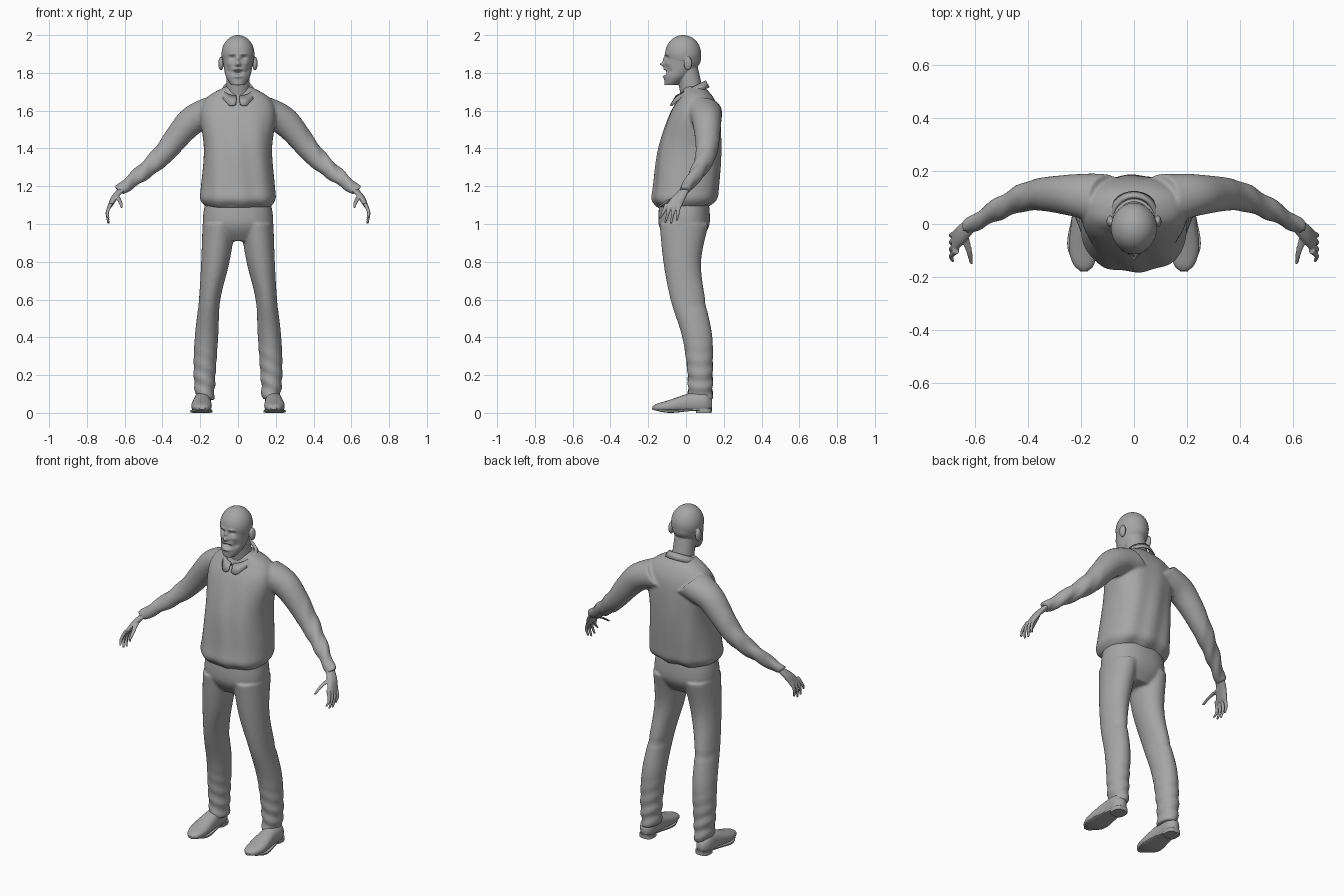
import bpy, bmesh, math
from mathutils import Matrix, Vector

cube = bpy.data.objects.get("Cube")
if cube:
    bpy.data.objects.remove(cube)

grey = bpy.data.materials.new("plain_grey")
grey.use_nodes = True
grey.diffuse_color = (.38, .38, .38, 1)
shader = next(node for node in grey.node_tree.nodes if node.type == 'BSDF_PRINCIPLED')
shader.inputs["Base Color"].default_value = grey.diffuse_color

ACROSS, DEPTH, UP = Vector((1, 0, 0)), Vector((0, 1, 0)), Vector((0, 0, 1))
SIDES = {"left": 1, "right": -1}


def spline(before, start, end, after, t):
    """Catmull-Rom value between start and end."""
    slope_in, slope_out = (end - before) / 2, (after - start) / 2
    gap = end - start
    return start + t * (slope_in + t * (3 * gap - 2 * slope_in - slope_out
                                        + t * (slope_in + slope_out - 2 * gap)))


def smooth_rows(rows, steps):
    padded = [rows[0], *rows, rows[-1]]
    result = []
    for group in zip(padded, padded[1:], padded[2:], padded[3:]):
        for step in range(steps):
            result.append([spline(*values, step / steps) for values in zip(*group)])
    return result + [rows[-1]]


def taper(points, first, last):
    """Sections along a path whose round radius shrinks evenly."""
    count = len(points) - 1
    rows = []
    for i, point in enumerate(points):
        radius = first + (last - first) * i / count
        rows.append((*point, radius, radius))
    return rows


def loft(bm, rows, u=ACROSS, v=DEPTH, segments=32, steps=6, power=2, side=1):
    """Closed skin through sections (x, y, z, radius along u, radius along v)."""
    rings = []
    for x, y, z, wide, deep in smooth_rows(rows, steps):
        ring = []
        for k in range(segments):
            angle = math.tau * k / segments
            c, s = math.cos(angle), math.sin(angle)
            co = Vector((x, y, z))
            co += u * wide * math.copysign(abs(c) ** (2 / power), c)
            co += v * deep * math.copysign(abs(s) ** (2 / power), s)
            ring.append(bm.verts.new((co.x * side, co.y, co.z)))
        rings.append(ring)
    for low, high in zip(rings, rings[1:]):
        for k in range(segments):
            bm.faces.new((low[k - 1], low[k], high[k], high[k - 1]))
    bm.faces.new(rings[0])
    bm.faces.new(rings[-1])


def ball(bm, at, size, segments=32):
    matrix = Matrix.Translation(at) @ Matrix.Diagonal((*size, 1))
    bmesh.ops.create_uvsphere(bm, u_segments=segments, v_segments=segments, radius=1, matrix=matrix)


def wrinkle(bm, height):
    """Push the surface in and out by a rule of position."""
    bmesh.ops.recalc_face_normals(bm, faces=bm.faces[:])
    bm.normal_update()
    moves = [(vert, vert.normal * height(vert.co)) for vert in bm.verts]
    for vert, move in moves:
        vert.co += move


def clamp(value):
    return min(1, max(0, value))


def bell(value, width):
    return math.exp(-(value / width) ** 2)


def finish(bm, name, voxel=0, relax=0):
    """Make the object; fuse its shells when a voxel size is given."""
    bmesh.ops.recalc_face_normals(bm, faces=bm.faces[:])
    mesh = bpy.data.meshes.new(name)
    bm.to_mesh(mesh)
    bm.free()
    mesh.materials.append(grey)
    mesh.shade_smooth()
    ob = bpy.data.objects.new(name, mesh)
    bpy.context.collection.objects.link(ob)
    if voxel:
        fuse = ob.modifiers.new("fuse", 'REMESH')
        fuse.mode, fuse.voxel_size, fuse.use_smooth_shade = 'VOXEL', voxel, True
        soften = ob.modifiers.new("soften", 'SMOOTH')
        soften.iterations = relax
    return ob


# Head: skull and jaw, pushed into a face, then neck and ears
FEATURES = [  # distance from the middle, height, width, tallness, push forward
    (0, 1.87, .01, .02, .012), (0, 1.845, .013, .01, .025),  # nose
    (.03, 1.9, .02, .007, .007), (.03, 1.88, .014, .01, -.012),  # brow, eye socket
    (.045, 1.85, .015, .012, .006), (.05, 1.81, .012, .015, -.008),  # cheek
    (0, 1.802, .023, .01, -.026), (0, 1.82, .025, .006, .008),  # mouth, upper lip
    (0, 1.78, .022, .007, .01)]  # lower lip

bm = bmesh.new()
ball(bm, (0, -.015, 1.9), (.087, .095, .1), 96)
loft(bm, [(0, -.08, 1.735, .035, .035), (0, -.05, 1.78, .064, .065),
          (0, -.02, 1.85, .078, .093), (0, -.015, 1.9, .085, .093)], segments=96, steps=16)
for vert in bm.verts:
    x, y, z = vert.co
    push = sum(amount * bell(abs(x) - off, wide) * bell(z - height, tall)
               for off, height, wide, tall, amount in FEATURES)
    vert.co.y -= push * clamp(-20 * y - .4)
loft(bm, taper([(0, .045, 1.62), (0, .03, 1.7), (0, 0, 1.85)], .066, .058))
for side in SIDES.values():
    ball(bm, (side * .09, .01, 1.85), (.014, .022, .036))
finish(bm, "head", .0035, 2)

# Sweater: bloused torso fused with both sleeves
bm = bmesh.new()
loft(bm, [(0, -.02, 1.09, .17, .13), (0, -.01, 1.13, .2, .17), (0, 0, 1.2, .197, .172),
          (0, .02, 1.4, .182, .165), (0, .045, 1.58, .2, .132), (0, .055, 1.67, .165, .09),
          (0, .04, 1.73, .06, .05)], segments=72, power=2.4)
for side in SIDES.values():
    loft(bm, taper([(.1, .09, 1.6), (.25, .11, 1.54), (.42, .1, 1.345), (.63, -.01, 1.175)], .1, .03),
         u=(ACROSS + UP).normalized(), steps=16, side=side)


def knit_folds(co):
    reach = abs(co.x)
    sleeve = clamp(6 * reach - 2) * math.sin(90 * reach + 40 * co.y)
    body = clamp(5 - 3 * co.z) * clamp(2 - 8 * reach) * math.sin(50 * co.x + 6 * co.z)
    return .004 * (sleeve + body)


wrinkle(bm, knit_folds)
finish(bm, "sweater", .008, 4)

# Shirt collar: flared open band whose front ends drop to points
bm = bmesh.new()
strip = []
turns = 48
for k in range(turns + 1):
    angle = math.pi * (.97 * (2 * k / turns - 1))
    x, y = math.sin(angle), math.cos(angle)
    point = bell(math.pi - abs(angle) - .35, .3)
    top = 1.72 + .04 * y
    rows = [(.07, top - .02), (.08, top), (.1 + .015 * point, top - .035 - .02 * point)]
    strip.append([bm.verts.new((x * r, .025 + y * r, z)) for r, z in rows])
for here, there in zip(strip, strip[1:]):
    for j in range(2):
        bm.faces.new((here[j], there[j], there[j + 1], here[j + 1]))
collar = finish(bm, "collar")
cloth = collar.modifiers.new("cloth", 'SOLIDIFY')
cloth.thickness = .008

# Trousers: hips fused with both legs
bm = bmesh.new()
loft(bm, [(0, -.01, 1.16, .165, .125), (0, -.01, 1, .185, .135), (0, -.01, .91, .12, .08)],
     segments=48, power=2.3)
for side in SIDES.values():
    loft(bm, [(.1, -.01, 1, .088, .13), (.12, -.02, .8, .075, .1), (.15, .01, .6, .057, .092),
              (.167, .06, .4, .062, .08), (.177, .075, .2, .058, .066), (.174, .075, .07, .047, .066)],
         steps=10, side=side)


def trouser_folds(co):
    shin = clamp(1.6 - 4 * co.z) * math.sin(85 * co.z + 40 * co.x)
    knee = bell(co.z - .57, .012) * clamp(20 * co.y)
    return .004 * shin - .006 * knee


wrinkle(bm, trouser_folds)
finish(bm, "trousers", .008, 3)

for label, side in SIDES.items():
    # Hand: palm, four curled fingers and a thumb
    bm = bmesh.new()
    loft(bm, [(.61, 0, 1.19, .022, .024), (.65, -.035, 1.145, .02, .036),
              (.68, -.068, 1.09, .012, .044)], power=2.3, side=side)
    for finger in range(4):
        y = -.035 - .022 * finger
        tip = 1 + .01 * (finger - 1.3) ** 2
        loft(bm, taper([(.672, y, 1.11), (.692, 1.2 * y, 1.06), (.685, 1.4 * y, tip)], .012, .006),
             segments=12, side=side)
    loft(bm, taper([(.645, -.04, 1.15), (.625, -.1, 1.12), (.615, -.15, 1.085)], .017, .007),
         segments=12, side=side)
    finish(bm, label + "_hand", .004, 2)

    # Shoe upper
    bm = bmesh.new()
    loft(bm, [(.187, .137, .045, .02, .025), (.188, .1, .055, .043, .053), (.19, .02, .052, .046, .052),
              (.193, -.09, .035, .054, .033), (.19, -.155, .028, .038, .02), (.188, -.178, .024, .012, .01)],
         v=UP, power=2.3, side=side)
    for vert in bm.verts:
        vert.co.z = max(vert.co.z, .014)
    finish(bm, label + "_shoe")

    # Sole and heel block
    bm = bmesh.new()
    loft(bm, [(.187, .135, .02, .025, .006), (.19, .03, .016, .045, .006), (.194, -.09, .008, .058, .008),
              (.189, -.18, .022, .015, .005)], v=UP, power=5, side=side)
    loft(bm, taper([(.187, .095, 0), (.187, .095, .022)], .041, .042), steps=1, power=3, side=side)
    sole = finish(bm, label + "_sole")
    bpy.context.view_layer.objects.active = sole
    sole.select_set(True)
    bpy.ops.object.shade_smooth_by_angle()
    sole.select_set(False)
